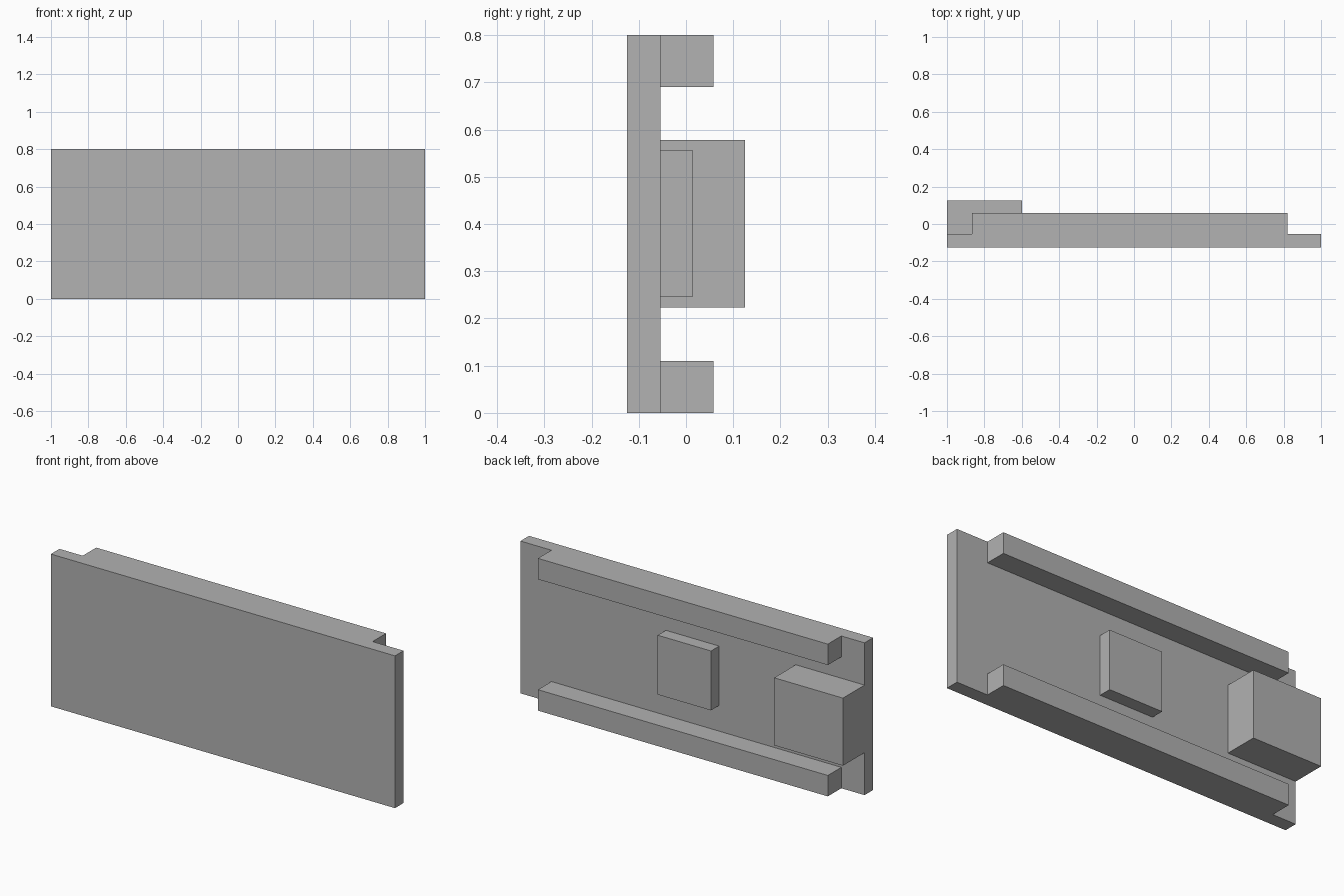
import bpy
from mathutils import Vector

cube = bpy.data.objects.get("Cube")
if cube:
    bpy.data.objects.remove(cube, do_unlink=True)

# Single flat colour
grey = bpy.data.materials.new("mid_grey")
grey.use_nodes = True
colour = (0.445, 0.445, 0.445, 1)
grey.diffuse_color = colour
grey.node_tree.nodes["Principled BSDF"].inputs["Base Color"].default_value = colour


def box(name, low, high):
    """Add a box spanning two opposite corners."""
    low, high = Vector(low), Vector(high)
    bpy.ops.mesh.primitive_cube_add(size=1, location=(low + high) / 2)
    obj = bpy.context.object
    obj.name = name
    obj.scale = high - low
    bpy.ops.object.transform_apply(location=False, rotation=False, scale=True)
    obj.data.materials.append(grey)
    return obj


BACK = -0.054   # rear surface of the board
TOP = 0.8

# Board
box("board", (-1, -0.125, 0), (1, BACK, TOP))

# Pin header rails along both long edges
for name, z in (("lower_rail", 0), ("upper_rail", TOP - 0.11)):
    box(name, (-0.865, BACK, z), (0.82, 0.058, z + 0.11))

# Connector at the end and chip in the middle
box("connector", (-1, BACK, 0.223), (-0.6, 0.125, 0.578))
box("chip", (-0.155, BACK, 0.245), (0.155, 0.0135, 0.557))
